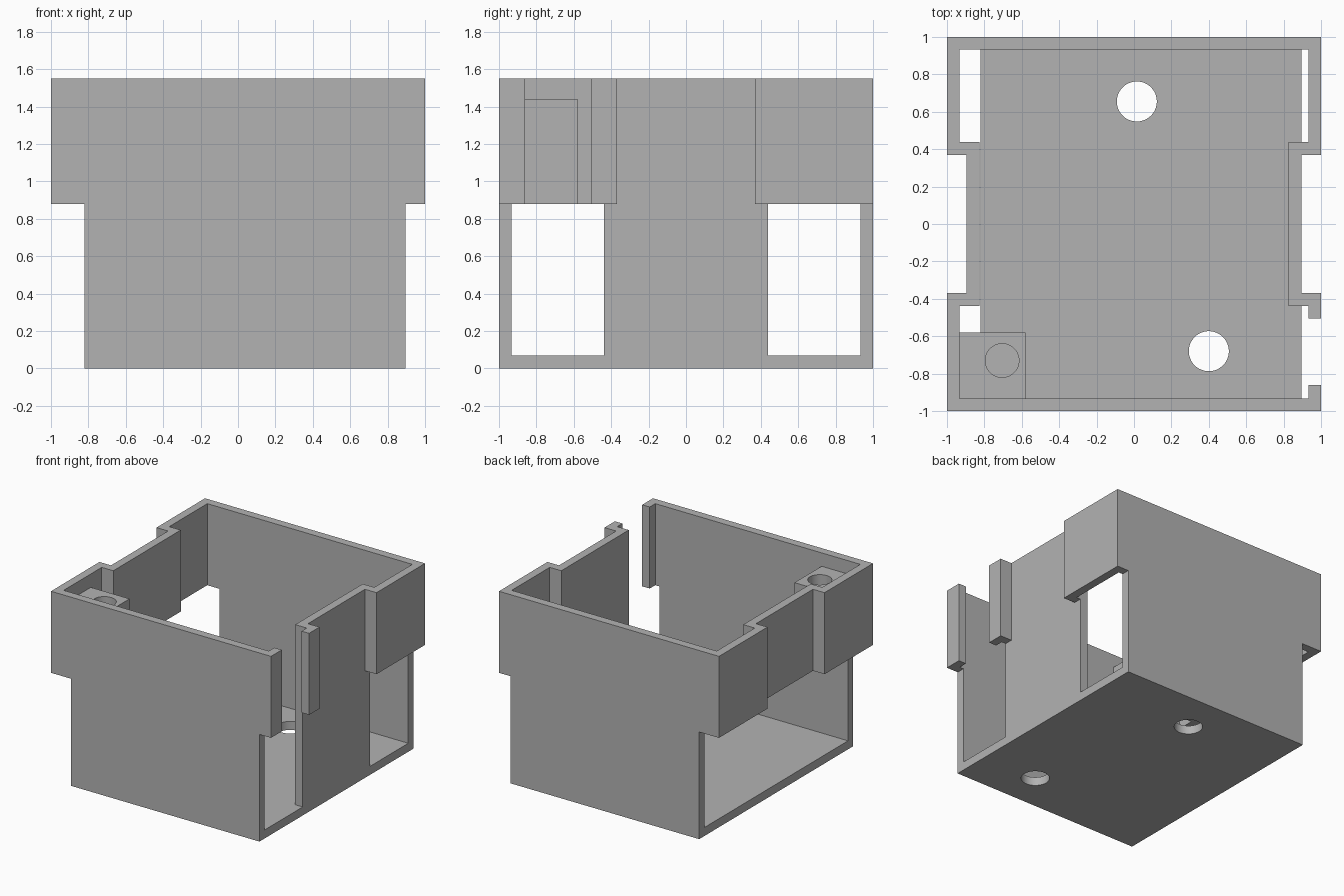
import bpy
import bmesh
from mathutils import Vector

cube = bpy.data.objects.get("Cube")
if cube:
    bpy.data.objects.remove(cube, do_unlink=True)

WALL = 0.068       # wall thickness
FLOOR = 0.07       # floor thickness
SHOULDER = 0.88    # where the wide upper rim begins
TOP = 1.55
LEFT, RIGHT = -0.82, 0.895   # sides of the narrow lower body

grey = bpy.data.materials.new("plain grey")
grey.use_nodes = True
colour = (0.45, 0.45, 0.45, 1)
grey.diffuse_color = colour
grey.node_tree.nodes["Principled BSDF"].inputs["Base Color"].default_value = colour


def add_object(name, bm):
    bmesh.ops.recalc_face_normals(bm, faces=bm.faces)
    mesh = bpy.data.meshes.new(name)
    bm.to_mesh(mesh)
    bm.free()
    mesh.materials.append(grey)
    obj = bpy.data.objects.new(name, mesh)
    bpy.context.collection.objects.link(obj)
    return obj


def prism(name, outline, z0, z1):
    """Extrude a plan outline between two heights."""
    bm = bmesh.new()
    face = bm.faces.new([bm.verts.new((x, y, z0)) for x, y in outline])
    top = bmesh.ops.extrude_face_region(bm, geom=[face])["geom"]
    verts = [v for v in top if isinstance(v, bmesh.types.BMVert)]
    bmesh.ops.translate(bm, verts=verts, vec=(0, 0, z1 - z0))
    return add_object(name, bm)


def box(name, x0, x1, y0, y1, z0, z1):
    return prism(name, [(x0, y0), (x1, y0), (x1, y1), (x0, y1)], z0, z1)


def cylinder(name, x, y, radius, z0, z1):
    bm = bmesh.new()
    bmesh.ops.create_cone(bm, cap_ends=True, segments=64, radius1=radius,
                          radius2=radius, depth=z1 - z0)
    bmesh.ops.translate(bm, verts=bm.verts, vec=(x, y, (z0 + z1) / 2))
    obj = add_object(name, bm)
    obj.hide_render = True
    return obj


def combine(target, other, operation):
    """Apply a boolean and discard the second object."""
    mod = target.modifiers.new(operation.lower(), "BOOLEAN")
    mod.operation = operation
    mod.solver = "EXACT"
    mod.object = other
    graph = bpy.context.evaluated_depsgraph_get()
    graph.update()
    mesh = bpy.data.meshes.new_from_object(target.evaluated_get(graph))
    target.modifiers.clear()
    target.data = mesh
    bpy.data.objects.remove(other, do_unlink=True)


def wall_band(path, thickness):
    """Close an open right-angled path into a band, thickened to its right."""
    pts = [Vector(p) for p in path]
    steps = [(b - a).normalized() for a, b in zip(pts, pts[1:])]
    sides = [Vector((d.y, -d.x)) for d in steps]
    inner = [pts[0] + sides[0] * thickness]
    for p, s0, s1 in zip(pts[1:], sides, sides[1:]):
        inner.append(p + (s0 + s1) * thickness)
    inner.append(pts[-1] + sides[-1] * thickness)
    return pts + inner[::-1]


# Upper rim: stepped wall running round the case, open at one front slot
rim = [(1, -0.86), (1, -1), (-1, -1), (-1, -0.37), (-RIGHT, -0.37),
       (-RIGHT, 0.37), (-1, 0.37), (-1, 1), (1, 1), (1, 0.37),
       (RIGHT, 0.37), (RIGHT, -0.37), (1, -0.37), (1, -0.505)]
case = prism("case_body", wall_band(rim, WALL), SHOULDER, TOP)

# Lower body: front and back walls, side panel, floor
parts = [
    box("front_wall", LEFT, RIGHT, -1, -1 + WALL, 0, SHOULDER),
    box("back_wall", LEFT, RIGHT, 1 - WALL, 1, 0, SHOULDER),
    box("side_panel", RIGHT - WALL, RIGHT, -0.37 - WALL, 0.37 + WALL, 0, SHOULDER),
    box("floor", LEFT, RIGHT, -1, 1, 0, FLOOR),
    # Screw boss in the front corner
    box("screw_boss", -1 + WALL / 2, -0.58, -1 + WALL / 2, -0.58, SHOULDER, 1.44),
]
for part in parts:
    combine(case, part, "UNION")

# Round holes in the floor and the boss
holes = [
    cylinder("back_floor_hole", 0.015, 0.655, 0.107, -0.1, 0.2),
    cylinder("front_floor_hole", 0.4, -0.68, 0.107, -0.1, 0.2),
    cylinder("screw_hole", -0.705, -0.73, 0.09, 0.8, 1.5),
]
for hole in holes:
    combine(case, hole, "DIFFERENCE")

# One material, smooth hole walls and crisp edges
case.data.materials.clear()
case.data.materials.append(grey)
for poly in case.data.polygons:
    poly.material_index = 0
bpy.ops.object.select_all(action="DESELECT")
case.select_set(True)
bpy.context.view_layer.objects.active = case
bpy.ops.object.shade_smooth_by_angle()
